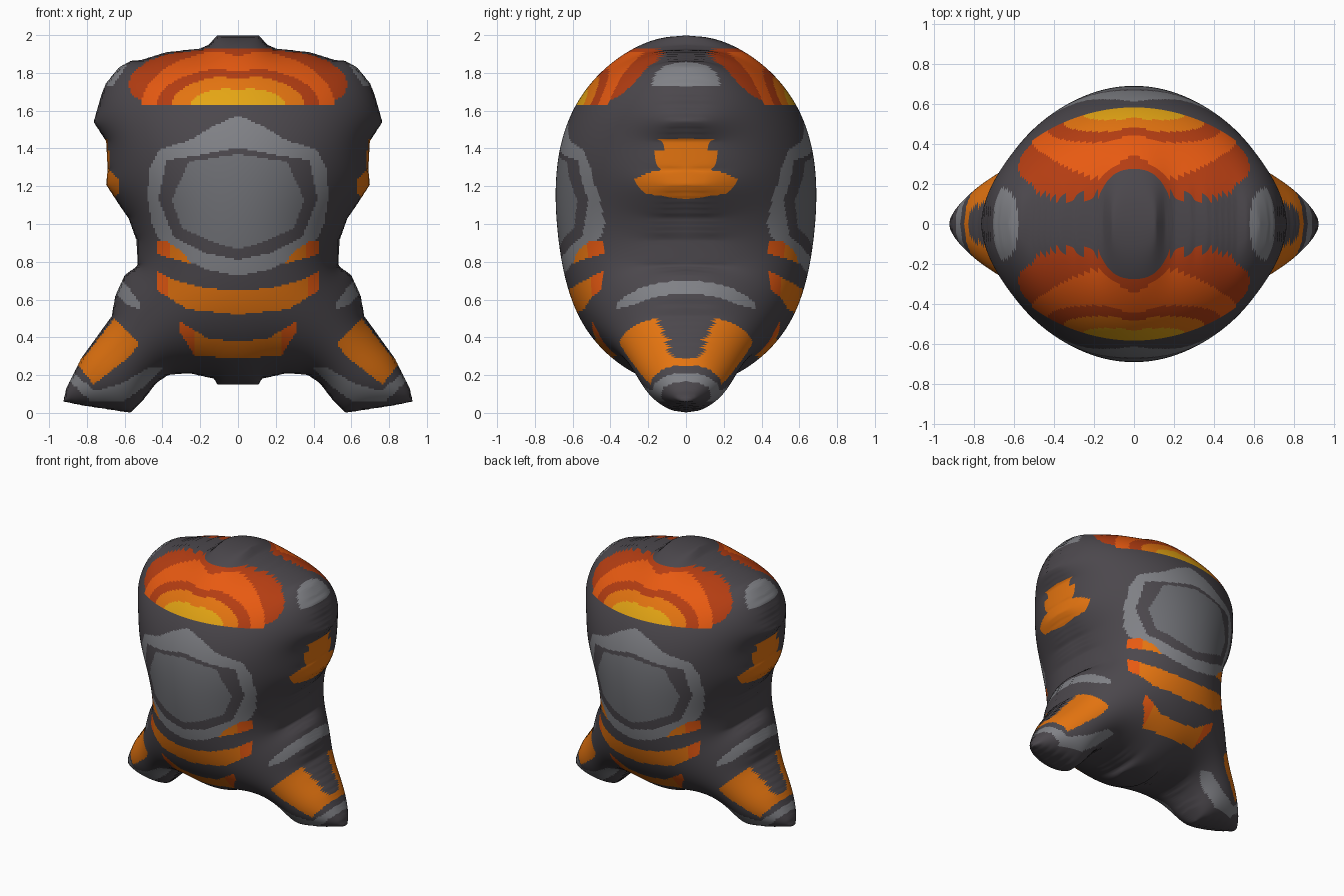
import bpy
import bmesh
import math

cube = bpy.data.objects.get("Cube")
if cube:
    bpy.data.objects.remove(cube, do_unlink=True)

STEP = 0.01      # grid spacing of the inflated shell
DEPTH = 0.69     # half thickness at the fullest point


def srgb(*channels):
    """Convert display values to linear colour."""
    return [((c / 255 + 0.055) / 1.055) ** 2.4 for c in channels] + [1]


PALETTE = {
    "charcoal": srgb(75, 71, 76),
    "light_grey": srgb(128, 129, 134),
    "mid_grey": srgb(110, 111, 116),
    "orange": srgb(228, 116, 16),
    "red_orange": srgb(232, 90, 17),
    "rust": srgb(180, 61, 18),
    "yellow": srgb(228, 165, 20),
}
SLOTS = list(PALETTE)


def make_material(name, colour):
    mat = bpy.data.materials.new(name)
    mat.use_nodes = True
    mat.diffuse_color = colour
    bsdf = next(n for n in mat.node_tree.nodes if n.type == 'BSDF_PRINCIPLED')
    bsdf.inputs["Base Color"].default_value = colour
    bsdf.inputs["Roughness"].default_value = 0.7
    return mat


def inside(poly, x, z):
    """Even-odd test for a point in a polygon."""
    hit = False
    for (ax, az), (bx, bz) in zip(poly, poly[1:] + poly[:1]):
        if (az > z) != (bz > z) and x < ax + (z - az) * (bx - ax) / (bz - az):
            hit = not hit
    return hit


def nearest_on(path, x, z):
    """Closest point on an open path."""
    best, found = math.inf, (x, z)
    for (ax, az), (bx, bz) in zip(path, path[1:]):
        dx, dz = bx - ax, bz - az
        t = ((x - ax) * dx + (z - az) * dz) / (dx * dx + dz * dz)
        t = min(1, max(0, t))
        px, pz = ax + t * dx, az + t * dz
        dist = math.hypot(px - x, pz - z)
        if dist < best:
            best, found = dist, (px, pz)
    return found


# Half outline, from the crown down the side and leg to the crotch
OUTLINE = [(0, 2), (.11, 2), (.155, 1.95), (.2, 1.93), (.38, 1.91), (.51, 1.87),
           (.565, 1.865), (.63, 1.83), (.7, 1.745), (.725, 1.68), (.765, 1.54),
           (.7, 1.44), (.69, 1.29), (.7, 1.21), (.635, 1.11), (.58, 1.03),
           (.54, .92), (.53, .78), (.6, .73), (.65, .62), (.67, .51), (.83, .29),
           (.91, .13), (.925, .06), (.83, .04), (.57, 0), (.5, .07), (.43, .16),
           (.37, .2), (.26, .21), (.125, .18), (.11, .15), (0, .15)]

# Painted areas on the half front, later ones lie over earlier ones
areas = []


def paint(colour, poly, beyond=0):
    areas.append((colour, lambda x, z: x >= beyond and inside(poly, x, z)))


def paint_arch(colour, width, height, base=1.63):
    """Arched band with a soft dip in the middle."""
    def covers(x, z):
        top = height * (1.05 - 0.12 * math.exp(-(x / 0.08) ** 2))
        return z > base and (x / width) ** 2 + ((z - base) / top) ** 2 < 1
    areas.append((colour, covers))


def paint_tipped(poly, tip):
    """Orange stripe with a redder outer end."""
    paint("orange", poly)
    paint("red_orange", poly, tip)


# Head opening with nested bands
paint("rust", [(-1, 1.93), (.15, 1.93), (.2, 1.92), (.38, 1.9), (.48, 1.86), (.56, 1.8),
               (.585, 1.74), (.56, 1.68), (.47, 1.63), (-1, 1.63)])
for band in (("red_orange", .51, .28), ("rust", .43, .19),
             ("orange", .35, .15), ("yellow", .25, .09)):
    paint_arch(*band)

# Chest shield: rim, groove, plate
paint("light_grey", [(-.1, 1.575), (0, 1.575), (.13, 1.52), (.24, 1.45), (.42, 1.39), (.465, 1.3),
                     (.48, 1.15), (.455, 1), (.42, .92), (.32, .83), (.17, .76),
                     (0, .725), (-.1, .725)])
paint("charcoal", [(-.1, 1.405), (0, 1.405), (.17, 1.37), (.38, 1.34), (.42, 1.13),
                   (.34, .93), (.17, .845), (0, .81), (-.1, .81)])
paint("mid_grey", [(-.1, 1.37), (0, 1.37), (.26, 1.33), (.35, 1.13), (.3, .98),
                   (.15, .91), (0, .865), (-.1, .865)])

# Belly stripes
paint_tipped([(.43, .915), (.43, .84), (.25, .79), (.28, .84), (.37, .905)], .36)
paint_tipped([(.43, .75), (.43, .65), (.27, .55), (0, .52), (-.1, .52), (-.1, .645),
              (0, .645), (.17, .66), (.33, .7)], .37)
paint_tipped([(.31, .485), (.31, .43), (.23, .305), (0, .285), (-.1, .285), (-.1, .375),
              (0, .375), (.16, .395), (.22, .43)], .23)

# Shoulder cap and side fin
paint("light_grey", [(.56, 1.88), (.585, 1.845), (.63, 1.78), (.665, 1.73), (.8, 1.73), (.7, 1.9)])
paint("orange", [(.625, 1.18), (.63, 1.235), (.68, 1.29), (.688, 1.45), (.72, 1.45),
                 (.73, 1.2), (.66, 1.12)])

# Hip stripe, thigh panel and ankle stripe
paint("light_grey", [(.52, .545), (.52, .58), (.59, .68), (.64, .72), (.67, .66), (.6, .58)])
paint("orange", [(.655, .5), (.525, .37), (.56, .31), (.765, .15), (.86, .27), (.82, .29)])
paint("light_grey", [(.39, .245), (.47, .24), (.62, .155), (.76, .115), (.87, .215),
                     (.89, .17), (.78, .06), (.62, .055), (.55, .1), (.47, .16)])


def inflate(cells):
    """Relax a swelling height field that is zero on the outline."""
    keys = sorted(cells)
    index = {key: n for n, key in enumerate(keys)}
    rim = len(keys)
    links = [[index.get((abs(i + di), j + dj), rim)
              for di, dj in ((1, 0), (-1, 0), (0, 1), (0, -1))] for i, j in keys]
    swell = [0.0] * (rim + 1)
    for _ in range(220):
        for n, (a, b, c, d) in enumerate(links):
            goal = (swell[a] + swell[b] + swell[c] + swell[d] + 1) * 0.25
            swell[n] += 1.95 * (goal - swell[n])
    peak = max(swell)
    return {key: DEPTH * math.sqrt(max(0, swell[n]) / peak) for key, n in index.items()}


def build_body():
    columns, rows = round(0.95 / STEP), round(2 / STEP)
    cells = {(i, j) for i in range(columns) for j in range(rows + 1)
             if inside(OUTLINE, i * STEP, j * STEP)}
    depth = inflate(cells)
    bm = bmesh.new()
    verts = {}

    def vertex(key):
        if key not in verts:
            x, z = key[0] * STEP, key[1] * STEP
            if key not in cells:
                x, z = nearest_on(OUTLINE, x, z)
            verts[key] = bm.verts.new((x, -depth.get(key, 0), z))
        return verts[key]

    for i in range(columns):
        for j in range(-1, rows + 1):
            corners = [(i, j), (i + 1, j), (i + 1, j + 1), (i, j + 1)]
            if not any(c in cells for c in corners):
                continue
            face = bm.faces.new([vertex(c) for c in corners])
            face.smooth = True
            mid = face.calc_center_median()
            for colour, covers in reversed(areas):
                if covers(mid.x, mid.z):
                    face.material_index = SLOTS.index(colour)
                    break
    bmesh.ops.remove_doubles(bm, verts=bm.verts, dist=0.0005)
    mesh = bpy.data.meshes.new("body")
    bm.to_mesh(mesh)
    bm.free()
    for name, colour in PALETTE.items():
        mesh.materials.append(make_material(name, colour))
    body = bpy.data.objects.new("body", mesh)
    bpy.context.collection.objects.link(body)

    # Mirror to the other side and to the back, then soften the seam
    mirror = body.modifiers.new("mirror", 'MIRROR')
    mirror.use_axis = (True, True, False)
    mirror.merge_threshold = 0.0005
    soften = body.modifiers.new("soften", 'SMOOTH')
    soften.factor = 0.4
    soften.iterations = 2


build_body()
